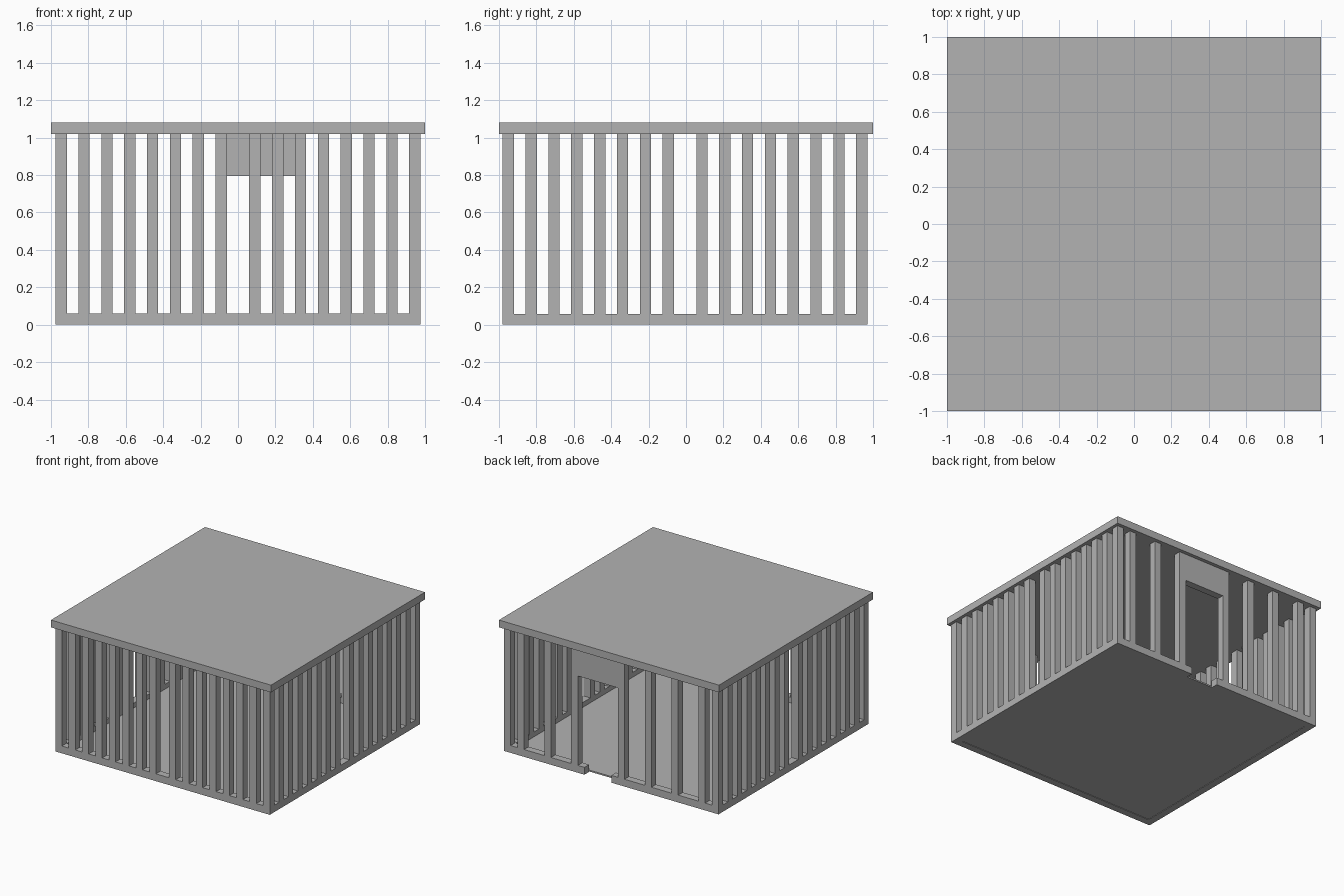
import bpy, bmesh
from mathutils import Matrix, Vector

if "Cube" in bpy.data.objects:
    bpy.data.objects.remove(bpy.data.objects["Cube"])

gray = bpy.data.materials.new("plain gray")
gray.diffuse_color = (0.45, 0.45, 0.45, 1)
gray.use_nodes = True
gray.node_tree.nodes["Principled BSDF"].inputs["Base Color"].default_value = gray.diffuse_color

E = 0.975          # half width of the walls
W = 0.06           # timber width
YC = -0.005        # wall centre in y
SILL, TOP, ROOF = 0.06, 1.02, 1.08


def boxes(name, spans):
    """One object made of boxes given as (x0, x1, y0, y1, z0, z1)."""
    bm = bmesh.new()
    for x0, x1, y0, y1, z0, z1 in spans:
        m = Matrix.Translation(((x0 + x1) / 2, (y0 + y1) / 2, (z0 + z1) / 2))
        m = m @ Matrix.Diagonal(Vector((x1 - x0, y1 - y0, z1 - z0, 1)))
        bmesh.ops.create_cube(bm, size=1, matrix=m)
    me = bpy.data.meshes.new(name)
    bm.to_mesh(me)
    bm.free()
    me.materials.append(gray)
    ob = bpy.data.objects.new(name, me)
    bpy.context.collection.objects.link(ob)


# post slots: eight each side of a wider centre gap
step = (E - 2 * W) / 7
right = [W + i * step for i in range(8)]
slots = [-s - W for s in reversed(right)] + right
y_front, y_back = YC - E, YC + E

# roof and floor
boxes("roof", [(-1, 1, -1, 1, TOP, ROOF)])
boxes("floor", [(-E + W, E - W, y_front + W, y_back - W, 0.004, 0.016)])

# front wall
boxes("front_posts", [(s, s + W, y_front, y_front + W, SILL, TOP) for s in slots])
boxes("front_sill", [(-E, E, y_front, y_front + W, 0, SILL)])

# side walls (corner posts belong to the front and back walls)
for side, x in (("left", -E), ("right", E - W)):
    boxes(side + "_posts", [(x, x + W, YC + s, YC + s + W, SILL - 0.004, TOP)
                            for s in slots[1:-1]])
    boxes(side + "_sill", [(x, x + W, y_front + W, y_back - W, 0, SILL - 0.004)])

# back wall: wider post spacing around a doorway
back = [slots[i] for i in (0, 1, 3, 5, 7, 10, 12, 14, 15)]
boxes("back_posts", [(s, s + W, y_back - W, y_back, SILL, TOP) for s in back])
d0, d1 = slots[7] + W, slots[10]
boxes("door_header", [(d0, d1, y_back - W, y_back, 0.795, TOP)])
boxes("back_sill", [(-E, d0 + W, y_back - W, y_back, 0, SILL),
                    (d1 - W, E, y_back - W, y_back, 0, SILL)])
